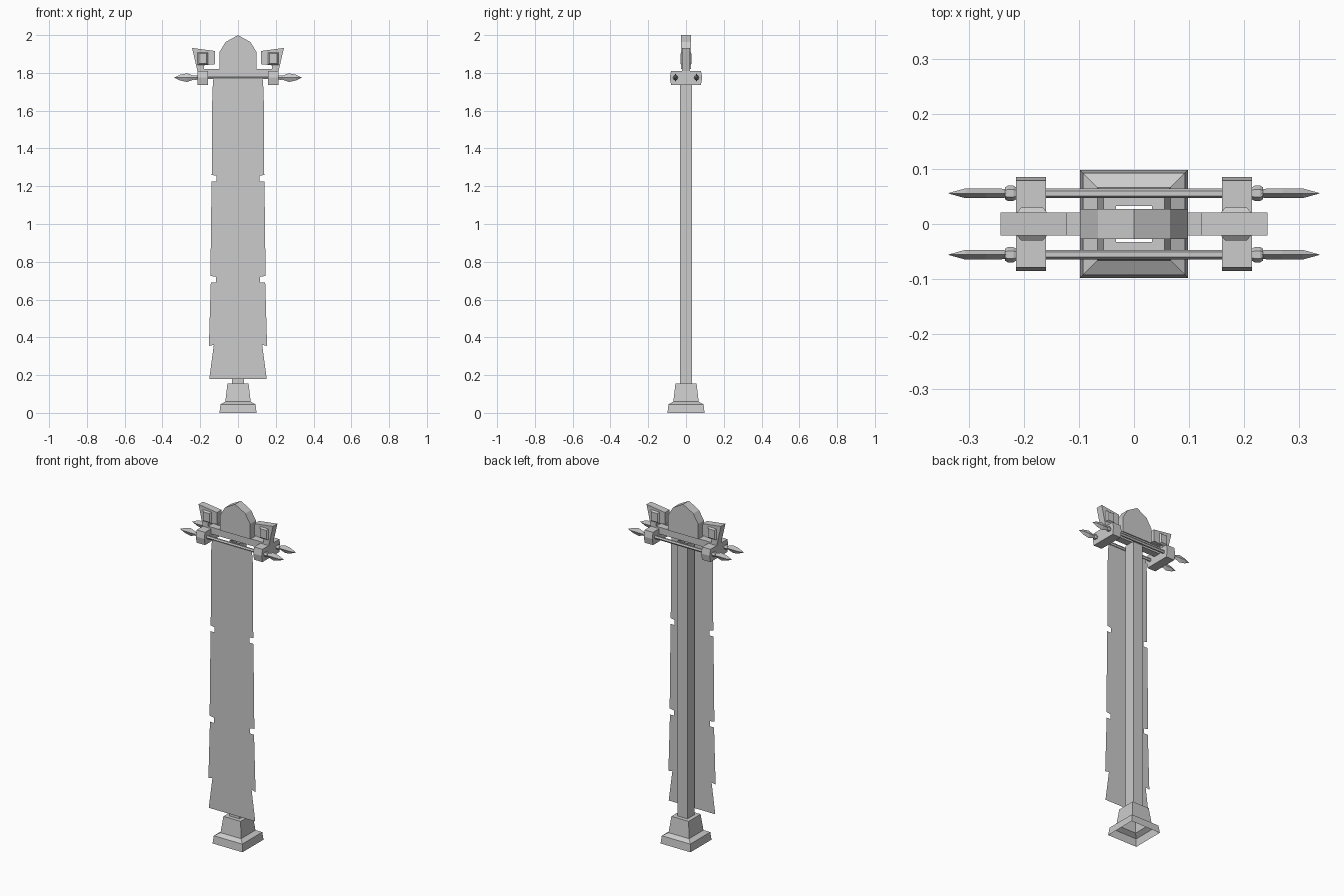
import bpy
import math

if "Cube" in bpy.data.objects:
    bpy.data.objects.remove(bpy.data.objects["Cube"])


def make(name, verts, faces):
    me = bpy.data.meshes.new(name)
    me.from_pydata(verts, [], faces)
    ob = bpy.data.objects.new(name, me)
    bpy.context.collection.objects.link(ob)
    # consistent outward normals
    import bmesh
    bm = bmesh.new()
    bm.from_mesh(me)
    bmesh.ops.recalc_face_normals(bm, faces=bm.faces)
    bm.to_mesh(me)
    bm.free()
    return ob


def loft(name, rings, caps=True):
    """Skin a list of equal-length point rings."""
    n = len(rings[0])
    verts = [p for r in rings for p in r]
    faces = [(k * n + i, k * n + (i + 1) % n, (k + 1) * n + (i + 1) % n, (k + 1) * n + i)
             for k in range(len(rings) - 1) for i in range(n)]
    if caps:
        faces += [tuple(range(n)), tuple(range(len(verts) - n, len(verts)))]
    return make(name, verts, faces)


def square(h, z):
    return [(-h, -h, z), (h, -h, z), (h, h, z), (-h, h, z)]


def slab(name, pts, half):
    """Front-view outline (x, z) given thickness in y."""
    return loft(name, [[(x, y, z) for x, z in pts] for y in (-half, half)])


def section(x, y, z, hy, hz, n):
    """Ring across the x axis with n sides."""
    return [(x, y + hy * math.cos(2 * math.pi * i / n), z + hz * math.sin(2 * math.pi * i / n))
            for i in range(n)]


# Hollow stepped foot and open square pole
loft("foot", [square(h, z) for h, z in
              [(0.098, 0), (0.093, 0.045), (0.067, 0.06), (0.056, 0.155), (0.033, 0.155)]], False)
loft("pole", [square(0.032, 0.15), square(0.032, 1.78)], False)

# Torn cloth hanging from the front rod
edge = [(0.13, 1.775), (0.136, 1.70), (0.139, 1.26), (0.115, 1.255), (0.115, 1.225),
        (0.14, 1.225), (0.146, 0.725), (0.116, 0.72), (0.116, 0.69), (0.144, 0.69),
        (0.154, 0.355), (0.128, 0.36), (0.152, 0.18)]
outline = edge + [(-x, z) for x, z in reversed(edge)]
make("cloth", [(x, -0.056, z) for x, z in outline], [tuple(range(len(outline)))])

# Crossbeam and arched crest
slab("crossbeam", [(-0.18, 1.78), (0.18, 1.78), (0.18, 1.82), (-0.18, 1.82)], 0.021)
slab("crest", [(-0.098, 1.82), (0.098, 1.82), (0.098, 1.91), (0.066, 1.963),
               (0, 2.0), (-0.066, 1.963), (-0.098, 1.91)], 0.027)

# Twin rods with collars and spear tips
ROD_Z = 1.775
for y, row in ((-0.056, "front"), (0.056, "back")):
    loft(row + "_rod", [section(x, y, ROD_Z, 0.009, 0.01, 6) for x in (-0.22, 0.22)])
    for s, side in ((-1, "left"), (1, "right")):
        loft(f"{row}_{side}_collar",
             [section(s * x, y, ROD_Z, r, r, 6)
              for x, r in ((0.215, 0.011), (0.22, 0.014), (0.23, 0.014), (0.235, 0.011))])
        loft(f"{row}_{side}_spear_tip",
             [section(s * x, y, ROD_Z, hy, hz, 4) for x, hy, hz in
              ((0.23, 0.008, 0.009), (0.27, 0.009, 0.023), (0.307, 0.009, 0.015),
               (0.338, 0.0005, 0.0005))])

# Brackets, horns and their raised bosses, on both sides
for s, side in ((-1, "left"), (1, "right")):
    prof = [(-0.079, 1.736), (0.079, 1.736), (0.086, 1.775), (0.079, 1.811),
            (-0.079, 1.811), (-0.086, 1.775)]
    loft(side + "_bracket", [[(s * x, y, z) for y, z in prof] for x in (0.16, 0.215)])
    horn = [(0.18, 1.78), (0.208, 1.78), (0.243, 1.932), (0.122, 1.916), (0.122, 1.846),
            (0.18, 1.84)]
    slab(side + "_horn", [(s * x, z) for x, z in horn], 0.021)
    loft(side + "_boss",
         [[(s * 0.186 + a * h, y, 1.876 + b * (h + 0.006))
           for a, b in ((-1, -1), (1, -1), (1, 1), (-1, 1))]
          for h, y in ((0.02, -0.03), (0.028, -0.02), (0.028, 0.02), (0.02, 0.03))])
